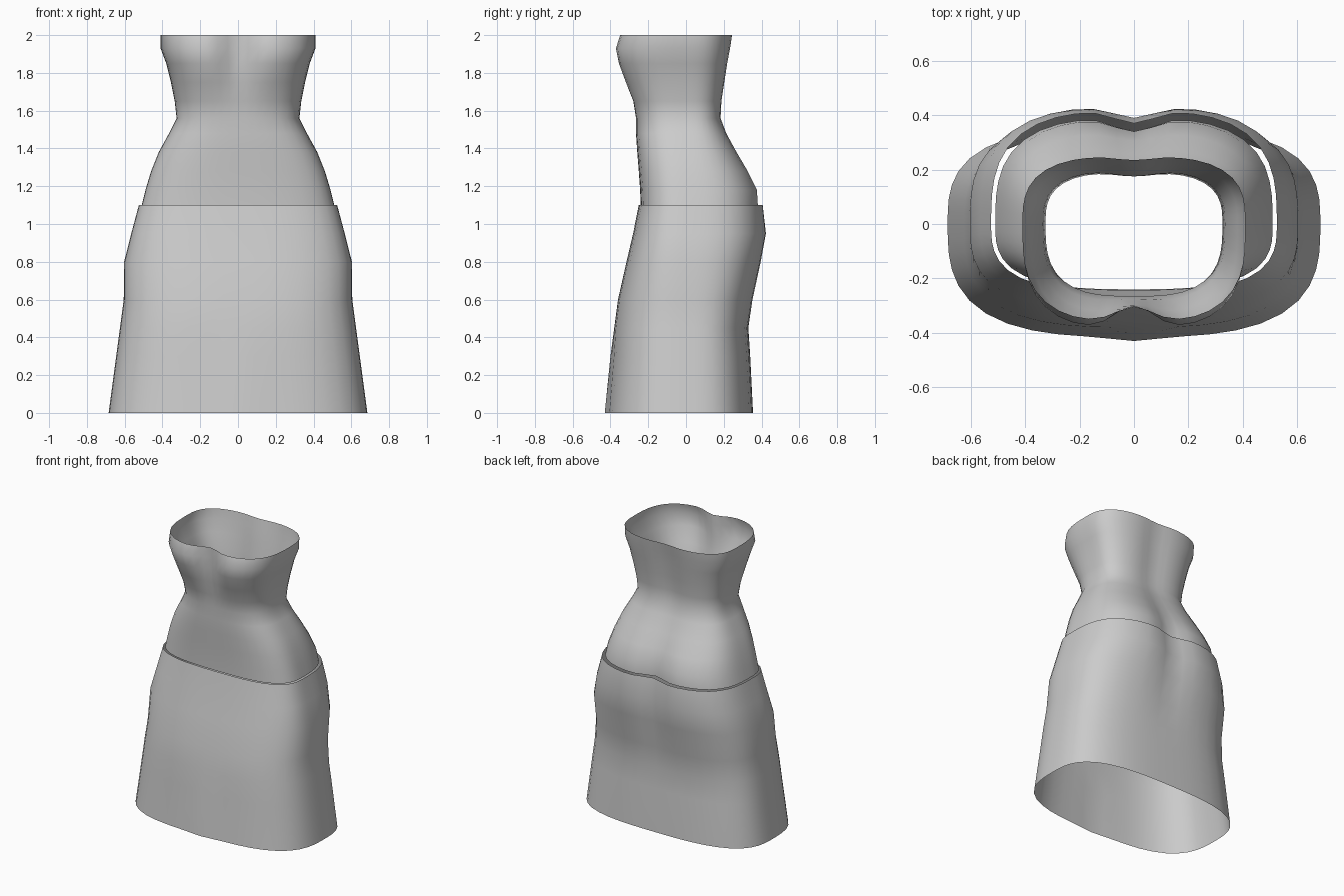
import bpy
import math

cube = bpy.data.objects.get("Cube")
if cube:
    bpy.data.objects.remove(cube, do_unlink=True)

cloth = bpy.data.materials.new("grey_cloth")
cloth.use_nodes = True
GREY = (0.6, 0.6, 0.6, 1)
cloth.diffuse_color = GREY
cloth.node_tree.nodes["Principled BSDF"].inputs["Base Color"].default_value = GREY

SIDES = 48
POWER = 3.0


def ring(z, width, front, back, front_dip, back_dip):
    """Rounded-square cross-section with a soft centre groove front and back."""
    points = []
    for i in range(SIDES):
        a = 2 * math.pi * i / SIDES
        c, s = math.cos(a), math.sin(a)
        r = (abs(c) ** POWER + abs(s) ** POWER) ** (-1 / POWER)
        x = width * r * c
        groove = math.exp(-(x / 0.10) ** 2)
        if s > 0.01:
            y = back * r * s - back_dip * groove
        elif s < -0.01:
            y = -front * r * -s + front_dip * groove
        else:
            y = 0
        points.append((x, y, z))
    return points


def loft(name, sections):
    """Open shell through a stack of cross-sections, bottom to top."""
    verts = [p for section in sections for p in ring(*section)]
    faces = []
    for k in range(len(sections) - 1):
        for i in range(SIDES):
            j = (i + 1) % SIDES
            a, b = k * SIDES, (k + 1) * SIDES
            faces.append((a + i, a + j, b + j, b + i))
    mesh = bpy.data.meshes.new(name)
    mesh.from_pydata(verts, [], faces)
    mesh.materials.append(cloth)
    mesh.shade_smooth()
    obj = bpy.data.objects.new(name, mesh)
    bpy.context.collection.objects.link(obj)
    return obj


# Skirt: z, half width, front depth, back depth, front groove, back groove
loft("skirt", [
    (0.00, 0.685, 0.415, 0.355, -0.015, 0.00),
    (0.30, 0.645, 0.39, 0.34, -0.01, 0.00),
    (0.45, 0.625, 0.38, 0.33, 0.00, 0.00),
    (0.60, 0.605, 0.36, 0.355, 0.00, 0.01),
    (0.80, 0.603, 0.315, 0.40, 0.00, 0.025),
    (0.95, 0.565, 0.28, 0.43, 0.00, 0.04),
    (1.10, 0.525, 0.25, 0.415, 0.00, 0.045),
])

# Bodice: hips, waist, bust and open top edge
loft("bodice", [
    (1.10, 0.51, 0.24, 0.39, 0.00, 0.05),
    (1.18, 0.49, 0.243, 0.385, 0.00, 0.045),
    (1.28, 0.46, 0.25, 0.335, 0.00, 0.03),
    (1.38, 0.42, 0.258, 0.275, 0.00, 0.02),
    (1.48, 0.365, 0.265, 0.22, 0.00, 0.015),
    (1.56, 0.325, 0.265, 0.19, 0.00, 0.015),
    (1.65, 0.335, 0.285, 0.195, 0.01, 0.02),
    (1.75, 0.355, 0.33, 0.21, 0.035, 0.02),
    (1.85, 0.38, 0.37, 0.225, 0.07, 0.02),
    (1.93, 0.41, 0.385, 0.24, 0.085, 0.02),
    (2.00, 0.41, 0.36, 0.25, 0.055, 0.015),
])
